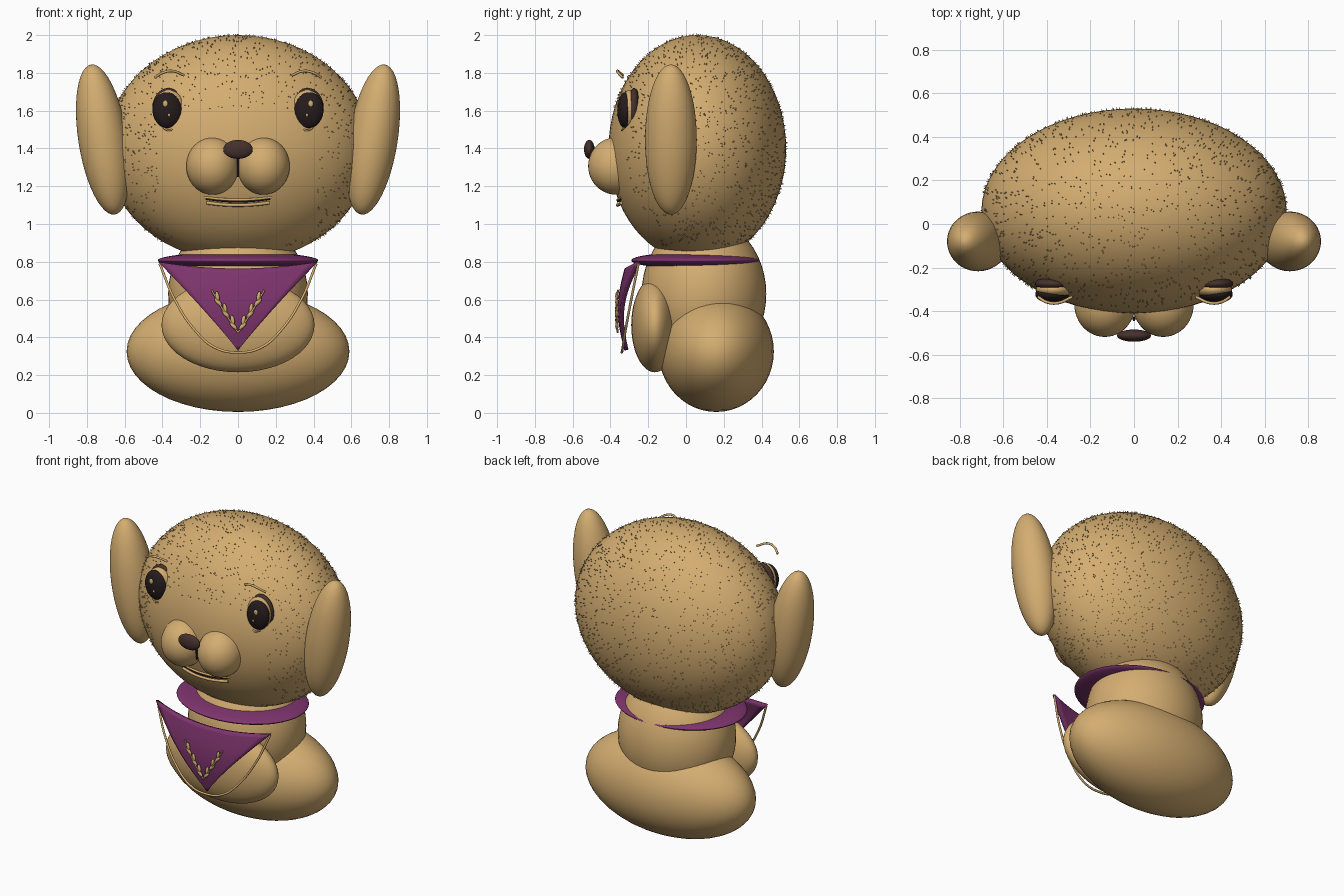
import bpy, bmesh, math, random
from mathutils import Vector

random.seed(4)
if "Cube" in bpy.data.objects:
    bpy.data.objects.remove(bpy.data.objects["Cube"])


def material(name, rgb):
    m = bpy.data.materials.new(name)
    m.use_nodes = True
    m.diffuse_color = (*rgb, 1)
    bsdf = next(n for n in m.node_tree.nodes if n.type == 'BSDF_PRINCIPLED')
    bsdf.inputs["Base Color"].default_value = (*rgb, 1)
    return m


TAN = material("tan fur", (0.66, 0.42, 0.165))
PURPLE = material("purple cloth", (0.21, 0.035, 0.155))
BROWN = material("dark brown", (0.06, 0.03, 0.025))
BLACK = material("eye black", (0.018, 0.011, 0.012))


def ellipsoid(name, loc, radii, mat, tilt=0, segs=48):
    bpy.ops.mesh.primitive_uv_sphere_add(segments=segs, ring_count=segs // 2,
                                         radius=1, location=loc, rotation=(0, tilt, 0))
    ob = bpy.context.object
    ob.name = name
    ob.scale = radii
    ob.data.materials.append(mat)
    bpy.ops.object.shade_smooth()
    return ob


def tube(name, points, radius, mat):
    cu = bpy.data.curves.new(name, 'CURVE')
    cu.dimensions = '3D'
    cu.bevel_depth = radius
    cu.bevel_resolution = 2
    cu.use_fill_caps = True
    sp = cu.splines.new('BEZIER')
    sp.bezier_points.add(len(points) - 1)
    for bp, p in zip(sp.bezier_points, points):
        bp.co = p
        bp.handle_left_type = bp.handle_right_type = 'AUTO'
    cu.materials.append(mat)
    ob = bpy.data.objects.new(name, cu)
    bpy.context.collection.objects.link(ob)
    return ob


def mesh_object(name, bm, mat):
    me = bpy.data.meshes.new(name)
    bm.to_mesh(me)
    bm.free()
    me.materials.append(mat)
    ob = bpy.data.objects.new(name, me)
    bpy.context.collection.objects.link(ob)
    return ob


# Head and body masses
HEAD, HEAD_R = Vector((0, 0.06, 1.4)), Vector((0.7, 0.47, 0.6))
ellipsoid("head", HEAD, HEAD_R, TAN, segs=64)
ellipsoid("torso", (0, 0.095, 0.63), (0.37, 0.33, 0.4), TAN)
ellipsoid("seat", (0, 0.16, 0.325), (0.59, 0.305, 0.32), TAN)
ellipsoid("belly", (0, -0.165, 0.465), (0.405, 0.125, 0.25), TAN)
ellipsoid("collar", (0, 0.05, 0.807), (0.425, 0.34, 0.044), PURPLE)

# Nose and mouth
ellipsoid("nose", (0, -0.512, 1.395), (0.078, 0.028, 0.05), BROWN)
tube("muzzle_line", [(0, -0.44, 1.36), (0, -0.43, 1.25)], 0.006, BLACK)
for name, z, rise, half, r, mat in (("lower_lip", 1.1, 0.012, 0.165, 0.009, TAN),
                                    ("mouth_line", 1.118, 0.014, 0.17, 0.004, BLACK),
                                    ("upper_lip", 1.128, 0.014, 0.18, 0.007, TAN)):
    tube(name, [(half * u, -0.362 + 0.02 * u * u, z + rise * u * u)
                for u in (-1, -0.5, 0, 0.5, 1)], r, mat)

# Paired parts
for side, s in (("left", 1), ("right", -1)):
    ellipsoid(side + "_ear", (s * 0.715, -0.08, 1.447), (0.13, 0.137, 0.402), TAN,
              tilt=s * math.radians(9))
    ellipsoid(side + "_muzzle", (s * 0.134, -0.368, 1.307), (0.14, 0.15, 0.152), TAN)
    # Layered eye: socket, lid, pupil, glints
    ellipsoid(side + "_eye_socket", (s * 0.37, -0.275, 1.612), (0.084, 0.035, 0.108), BROWN, segs=32)
    ellipsoid(side + "_eyelid", (s * 0.367, -0.3, 1.608), (0.083, 0.045, 0.102), TAN, segs=32)
    ellipsoid(side + "_pupil", (s * 0.375, -0.322, 1.602), (0.078, 0.042, 0.096), BLACK,
              tilt=s * 0.1, segs=32)
    ellipsoid(side + "_glint_big", (s * 0.385, -0.361, 1.637), (0.014, 0.006, 0.017), TAN, segs=16)
    ellipsoid(side + "_glint_small", (s * 0.365, -0.362, 1.577), (0.007, 0.005, 0.009), TAN, segs=12)
    tube(side + "_lower_lid", [(s * 0.34, -0.33, 1.505), (s * 0.365, -0.34, 1.496),
                               (s * 0.395, -0.33, 1.508)], 0.005, TAN)
    tube(side + "_brow", [(s * 0.285, -0.335, 1.787), (s * 0.35, -0.362, 1.81),
                          (s * 0.4, -0.358, 1.8), (s * 0.44, -0.335, 1.775)], 0.007, TAN)


# Bandana: a curved triangle narrowing to a point
def cloth(u, v):
    x = u * (1 - v) ** 1.08
    drop = (1 - u * u) * (1 - v)
    return Vector((0.42 * x, -0.25 - 0.065 * (1 - x * x) - 0.035 * math.sin(math.pi * v),
                   0.797 - 0.035 * drop - 0.465 * v))


bm = bmesh.new()
N = 16
rows = [[bm.verts.new(cloth(2 * i / N - 1, j / N)) for i in range(N + 1)] for j in range(N + 1)]
for a, b in zip(rows, rows[1:]):
    for i in range(N):
        bm.faces.new((a[i], b[i], b[i + 1], a[i + 1]))
bmesh.ops.remove_doubles(bm, verts=bm.verts, dist=0.0005)
bmesh.ops.recalc_face_normals(bm, faces=bm.faces)
bandana = mesh_object("bandana", bm, PURPLE)
solid = bandana.modifiers.new("thickness", 'SOLIDIFY')
solid.thickness = 0.022
solid.offset = 0
bpy.context.view_layer.objects.active = bandana
bpy.ops.object.select_all(action='DESELECT')
bandana.select_set(True)
bpy.ops.object.shade_smooth_by_angle()

# Cord hanging from the bandana corners
half = [(0.415, -0.252, 0.79), (0.335, -0.29, 0.6), (0.23, -0.32, 0.44), (0.12, -0.335, 0.345)]
tube("cord", [(-x, y, z) for x, y, z in half] + [(0, -0.34, 0.32)] + half[::-1], 0.007, TAN)

# Leaf sprigs forming a V on the cloth
for side, s in (("left", 1), ("right", -1)):
    tube(side + "_stem", [(0, -0.362, 0.425), (s * 0.07, -0.37, 0.53), (s * 0.14, -0.36, 0.65)],
         0.005, TAN)
    for k in range(6):
        t = 0.12 + 0.15 * k
        ellipsoid(f"{side}_leaf_{k}", (s * 0.135 * t + s * 0.008 * (-1) ** k, -0.366, 0.435 + 0.21 * t),
                  (0.011, 0.009, 0.026), TAN, tilt=s * (0.5 + 0.3 * (-1) ** k), segs=12)

# Short bristles over the head, sparse on the lower face
bm = bmesh.new()
for _ in range(2600):
    n = Vector([random.gauss(0, 1) for _ in range(3)]).normalized()
    if n.y < -0.4 and n.z < 0.35 and abs(n.x) < 0.6 or n.z < -0.85:
        continue
    p = HEAD + n * HEAD_R
    out = Vector([a / b for a, b in zip(n, HEAD_R)]).normalized()
    u = out.orthogonal().normalized() * 0.003
    w = out.cross(u)
    base = [bm.verts.new(p + d) for d in (u, w - u * 0.5, -w - u * 0.5)]
    tip = bm.verts.new(p + out * 0.01)
    for i in range(3):
        bm.faces.new((base[i], base[(i + 1) % 3], tip))
mesh_object("head_bristles", bm, TAN)
